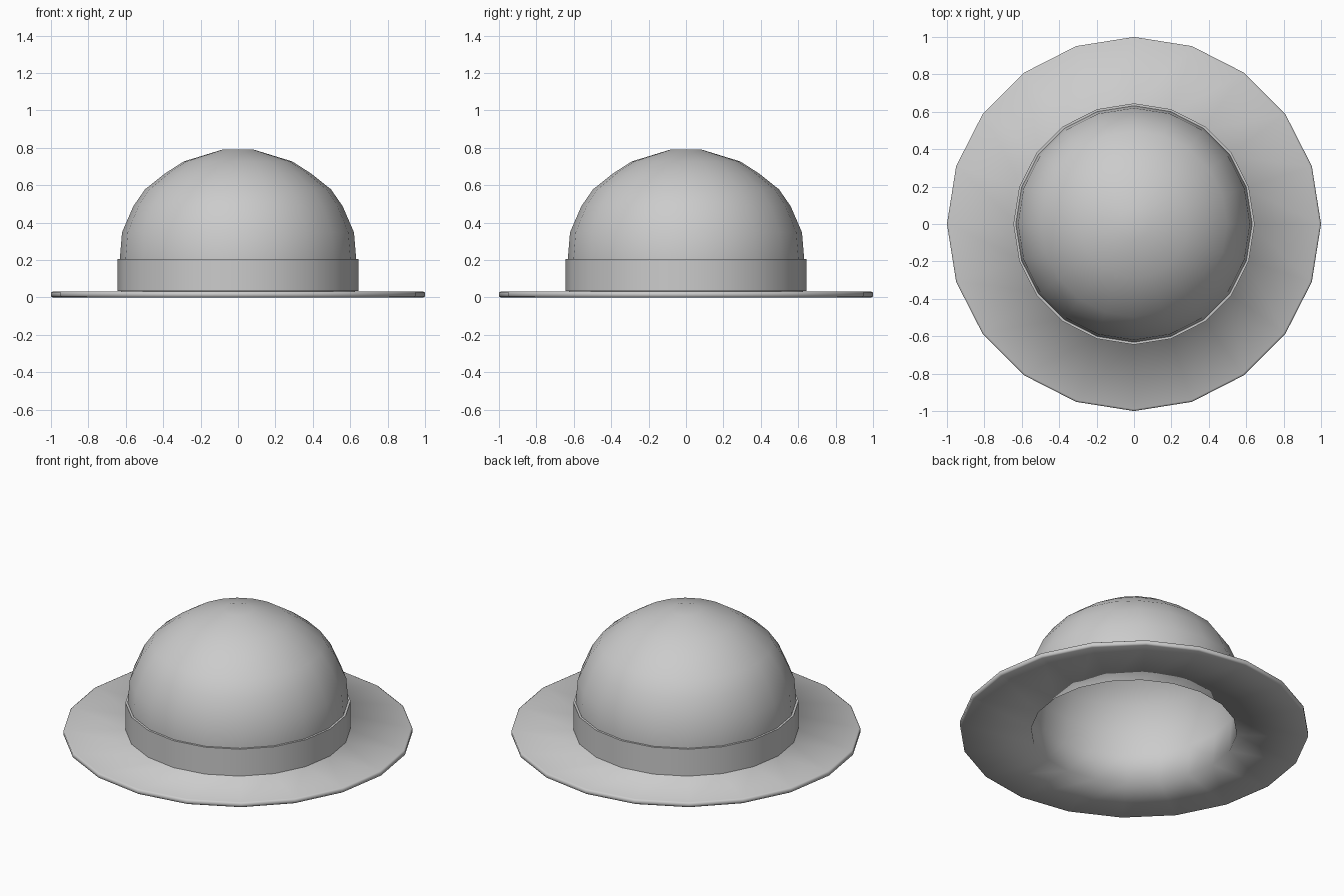
import bpy, math

if "Cube" in bpy.data.objects:
    bpy.data.objects.remove(bpy.data.objects["Cube"])

SIDES = 20


def lathe(name, profile, closed, smooth_angle):
    """Revolve (radius, z) points about z; points on the axis become poles."""
    verts, rings, faces = [], [], []
    for r, z in profile:
        if r == 0:
            rings.append([len(verts)] * SIDES)
            verts.append((0, 0, z))
        else:
            rings.append(list(range(len(verts), len(verts) + SIDES)))
            for i in range(SIDES):
                a = 2 * math.pi * i / SIDES
                verts.append((r * math.cos(a), r * math.sin(a), z))
    pairs = list(zip(rings, rings[1:]))
    if closed:
        pairs.append((rings[-1], rings[0]))
    for lo, hi in pairs:
        for i in range(SIDES):
            j = (i + 1) % SIDES
            quad = [lo[i], lo[j], hi[j], hi[i]]
            faces.append(list(dict.fromkeys(quad)))
    mesh = bpy.data.meshes.new(name)
    mesh.from_pydata(verts, [], faces)
    obj = bpy.data.objects.new(name, mesh)
    bpy.context.collection.objects.link(obj)
    bpy.ops.object.select_all(action='DESELECT')
    obj.select_set(True)
    bpy.context.view_layer.objects.active = obj
    bpy.ops.object.shade_smooth_by_angle(angle=math.radians(smooth_angle))
    return obj


# Hollow crown and brim: inside from the pole, round the brim, up to the top
inside = [(0, 0.76), (0.08, 0.76), (0.28, 0.70), (0.38, 0.64), (0.475, 0.56),
          (0.535, 0.475), (0.59, 0.34), (0.60, 0.205), (0.59, 0.0)]
brim = [(0.99, 0.0), (1.0, 0.006), (1.0, 0.026), (0.99, 0.032), (0.625, 0.032)]
outside = [(0.632, 0.205), (0.62, 0.348), (0.56, 0.487), (0.497, 0.578),
           (0.39, 0.663), (0.29, 0.727), (0.085, 0.79), (0, 0.79)]
lathe("crown_and_brim", inside + brim + outside, False, 100)

# Hat band around the base of the crown
lathe("hat_band", [(0.615, 0.035), (0.645, 0.035), (0.645, 0.205), (0.615, 0.205)],
      True, 40)
